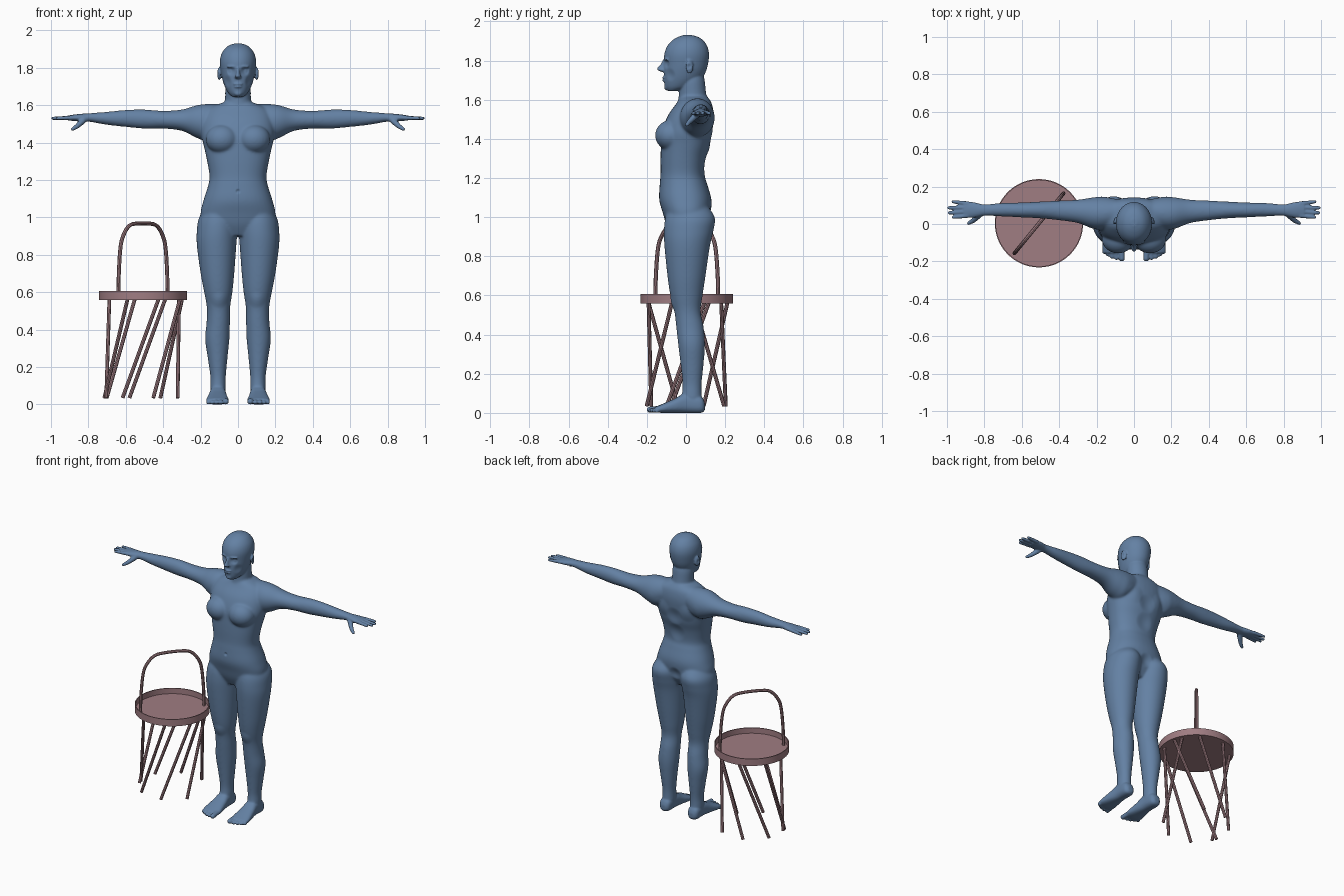
import bpy, bmesh, math
from mathutils import Vector, Matrix

if "Cube" in bpy.data.objects:
    bpy.data.objects.remove(bpy.data.objects["Cube"])


def material(name, rgb):
    m = bpy.data.materials.new(name)
    m.use_nodes = True
    m.diffuse_color = (*rgb, 1)
    m.node_tree.nodes["Principled BSDF"].inputs["Base Color"].default_value = (*rgb, 1)
    return m


blue = material("dusty_blue", (0.127, 0.22, 0.37))
rose = material("dusty_rose", (0.35, 0.205, 0.225))


def make_object(name, bm, mat):
    bmesh.ops.recalc_face_normals(bm, faces=bm.faces)
    mesh = bpy.data.meshes.new(name)
    bm.to_mesh(mesh)
    bm.free()
    mesh.materials.append(mat)
    obj = bpy.data.objects.new(name, mesh)
    bpy.context.collection.objects.link(obj)
    return obj


def select_only(obj):
    bpy.ops.object.select_all(action='DESELECT')
    obj.select_set(True)
    bpy.context.view_layer.objects.active = obj


def spline(rows, steps):
    """Catmull-Rom interpolation of rows of numbers."""
    out = []
    for i in range(len(rows) - 1):
        p0, p1 = rows[max(i - 1, 0)], rows[i]
        p2, p3 = rows[i + 1], rows[min(i + 2, len(rows) - 1)]
        for k in range(steps):
            t = k / steps
            out.append([b + 0.5 * t * (c - a + t * (2 * a - 5 * b + 4 * c - d
                        + t * (3 * (b - c) + d - a))) for a, b, c, d in zip(p0, p1, p2, p3)])
    return out + [list(rows[-1])]


def loft(bm, rows, axis, side=1, power=1.0, segs=40, steps=5):
    """Skin of oval rings; row = position on axis, then the extents of both cross axes."""
    rings = []
    for t, a0, a1, b0, b1 in spline(rows, steps):
        ring = []
        for k in range(segs):
            ang = math.tau * k / segs
            c, s = math.cos(ang), math.sin(ang)
            c = math.copysign(abs(c) ** power, c)
            s = math.copysign(abs(s) ** power, s)
            co = [(a0 + a1) / 2 + c * (a1 - a0) / 2, (b0 + b1) / 2 + s * (b1 - b0) / 2]
            co.insert(axis, t)
            co[0] *= side
            ring.append(bm.verts.new(co))
        rings.append(ring)
    for r, q in zip(rings, rings[1:]):
        for k in range(segs):
            j = (k + 1) % segs
            bm.faces.new((r[k], r[j], q[j], q[k]))
    bm.faces.new(rings[0])
    bm.faces.new(rings[-1])


def centred(rows):
    return [(z, -w, w, y0, y1) for z, w, y0, y1 in rows]


def ball(bm, centre, radii, tilt=0):
    mat = Matrix.Translation(centre) @ Matrix.Rotation(tilt, 4, 'Z') @ Matrix.Diagonal((*radii, 1))
    bmesh.ops.create_uvsphere(bm, u_segments=24, v_segments=16, radius=1, matrix=mat)


def digit(bm, start, end, r1, r2, side):
    """Tapered finger or toe with rounded ends."""
    p, q = (Vector((side * v[0], v[1], v[2])) for v in (start, end))
    d = q - p
    mat = Matrix.Translation((p + q) / 2) @ d.to_track_quat('Z', 'Y').to_matrix().to_4x4()
    bmesh.ops.create_cone(bm, cap_ends=True, segments=16, radius1=r1, radius2=r2,
                          depth=d.length, matrix=mat)
    ball(bm, p, (r1,) * 3)
    ball(bm, q, (r2,) * 3)


body = bmesh.new()
# Torso
loft(body, centred([
    (.90, .09, -.07, .07), (.96, .18, -.10, .105), (1.02, .2, -.118, .125), (1.09, .185, -.137, .13),
    (1.17, .16, -.134, .108), (1.22, .152, -.13, .095), (1.3, .165, -.13, .105),
    (1.37, .18, -.128, .126), (1.44, .195, -.122, .136), (1.52, .19, -.092, .142),
    (1.58, .16, -.05, .132), (1.615, .08, -.03, .11)]), 2, power=.88)
# Neck
loft(body, centred([(1.5, .1, -.05, .13), (1.57, .088, -.045, .125),
                    (1.62, .07, -.037, .105), (1.7, .067, -.035, .095), (1.76, .05, -.02, .08)]), 2)
# Head
loft(body, centred([
    (1.645, .03, -.095, -.04), (1.665, .052, -.108, .03), (1.7, .071, -.112, .075),
    (1.74, .084, -.113, .1), (1.78, .092, -.112, .112), (1.83, .097, -.111, .118),
    (1.87, .09, -.098, .11), (1.9, .072, -.074, .091), (1.92, .048, -.042, .064),
    (1.931, .015, -.01, .025)]), 2)
# Nose and lips
loft(body, centred([(1.742, .014, -.125, -.09), (1.752, .019, -.146, -.09), (1.76, .014, -.148, -.09),
                    (1.78, .009, -.132, -.09), (1.805, .009, -.116, -.09)]), 2, segs=20)
ball(body, (0, -.108, 1.713), (.026, .015, .006))
ball(body, (0, -.106, 1.699), (.022, .016, .007))
ball(body, (0, -.098, 1.664), (.022, .014, .016))

for s in (1, -1):
    # Ear, brow and breast
    ball(body, (s * .1, .018, 1.768), (.009, .021, .035), s * .35)
    ball(body, (s * .034, -.1, 1.806), (.028, .012, .007), s * .3)
    ball(body, (s * .085, -.078, 1.418), (.088, .08, .078))
    # Leg
    loft(body, [
        (1.07, .03, .16, -.08, .1), (1.0, .006, .208, -.105, .147), (.93, .004, .22, -.113, .14),
        (.85, .009, .22, -.11, .122), (.7, .02, .2, -.095, .1), (.6, .03, .181, -.08, .085),
        (.52, .042, .167, -.06, .075), (.44, .043, .168, -.05, .09), (.35, .046, .176, -.04, .097),
        (.25, .056, .162, -.028, .09), (.15, .065, .148, -.018, .08), (.09, .065, .148, -.02, .08),
        (.02, .07, .142, -.01, .085)], 2, s)
    # Foot and toes
    loft(body, [(.097, .09, .125, .015, .05), (.075, .07, .146, 0, .085), (0, .065, .15, 0, .1),
                (-.06, .058, .16, 0, .072), (-.12, .05, .17, 0, .046), (-.155, .056, .166, .003, .032)],
         1, s, power=.8)
    for x, tip, r in ((.065, -.184, .016), (.093, -.181, .012), (.117, -.174, .012),
                      (.139, -.163, .011), (.159, -.15, .011)):
        digit(body, (x * .9 + .01, -.12, .022), (x, tip, r), r, r, s)
    # Arm and palm
    loft(body, [
        (.08, .0, .13, 1.46, 1.605), (.16, -.03, .146, 1.41, 1.607), (.22, -.025, .142, 1.425, 1.6),
        (.3, .005, .13, 1.463, 1.577), (.4, .02, .125, 1.475, 1.57), (.5, .03, .12, 1.475, 1.577),
        (.6, .035, .115, 1.484, 1.575), (.7, .04, .113, 1.495, 1.565), (.8, .043, .106, 1.512, 1.557),
        (.86, .034, .117, 1.514, 1.552), (.91, .034, .121, 1.519, 1.545)], 0, s)
    # Fingers and thumb
    for y0, y1, x in ((.044, .036, .966), (.066, .06, .988), (.088, .087, .99), (.11, .119, .968)):
        digit(body, (.89, y0, 1.533), (x, y1, 1.53), .012, .009, s)
    digit(body, (.82, .055, 1.525), (.86, .018, 1.488), .018, .013, s)
    digit(body, (.86, .018, 1.488), (.884, .004, 1.472), .013, .01, s)

figure = make_object("figure_body", body, blue)
select_only(figure)
mod = figure.modifiers.new("fuse", 'REMESH')
mod.mode = 'VOXEL'
mod.voxel_size = .0052
bpy.ops.object.modifier_apply(modifier=mod.name)

# Soften the trunk and limbs more than the face, hands and feet
soft = figure.vertex_groups.new(name="soft")
soft.add([v.index for v in figure.data.vertices
          if abs(v.co.x) < .82 and .09 < v.co.z < 1.63], 1, 'REPLACE')
for name, turns, group in (("blend", 24, "soft"), ("polish", 3, "")):
    mod = figure.modifiers.new(name, 'SMOOTH')
    mod.factor = .5
    mod.iterations = turns
    mod.vertex_group = group
    bpy.ops.object.modifier_apply(modifier=mod.name)

# Mirrored sculpting dabs: centre, radius, push
dabs = [(Vector(c), r, Vector(o)) for c, r, o in (
    ((.037, -.1, 1.785), .03, (0, .013, 0)),
    ((.037, -.092, 1.784), .018, (0, -.007, 0)),
    ((.07, -.09, 1.725), .04, (-.006, .004, 0)),
    ((.105, .015, 1.77), .017, (-.007, 0, 0)),
    ((0, .15, 1.4), .07, (0, -.012, 0)),
    ((0, .12, 1.28), .07, (0, -.01, 0)),
    ((0, .12, 1.0), .05, (0, -.012, 0)),
    ((0, -.135, 1.14), .014, (0, .008, 0)),
    ((.1, -.06, .56), .05, (0, -.006, 0)),
    ((.1, .14, 1.44), .07, (0, .008, 0)))]
for v in figure.data.vertices:
    flip = -1 if v.co.x < 0 else 1
    p = Vector((abs(v.co.x), v.co.y, v.co.z))
    for c, r, o in dabs:
        d = (p - c).length / r
        if d < 1:
            f = (1 - d * d) ** 2
            v.co += Vector((o.x * flip, o.y, o.z)) * f
bpy.ops.object.shade_smooth()

# Stand placed beside the figure
MID = Vector((-.508, .004, 0))


def tube(name, points, radius):
    curve = bpy.data.curves.new(name, 'CURVE')
    curve.dimensions = '3D'
    curve.bevel_depth = radius
    curve.bevel_resolution = 2
    curve.use_fill_caps = True
    line = curve.splines.new('POLY')
    line.points.add(len(points) - 1)
    for pt, co in zip(line.points, points):
        pt.co = (*(MID + Vector(co)), 1)
    obj = bpy.data.objects.new(name, curve)
    bpy.context.collection.objects.link(obj)
    curve.materials.append(rose)
    select_only(obj)
    bpy.ops.object.convert(target='MESH')
    bpy.ops.object.shade_smooth_by_angle()


# Round tray with a thin raised rim, turned from a profile
tray = bmesh.new()
profile = [(0, .56), (.236, .56), (.236, .608), (.23, .608), (.23, .57), (0, .57)]
path = [tray.verts.new((r, 0, z)) for r, z in profile]
edges = [tray.edges.new(pair) for pair in zip(path, path[1:])]
bmesh.ops.spin(tray, geom=path + edges, axis=(0, 0, 1), cent=(0, 0, 0), steps=64, angle=math.tau)
bmesh.ops.remove_doubles(tray, verts=tray.verts, dist=.0005)
bmesh.ops.translate(tray, verts=tray.verts, vec=MID)
select_only(make_object("tray", tray, rose))
bpy.ops.object.shade_smooth_by_angle()

# Arched handle standing across the tray
lean = math.radians(50.7)
half = [(.208, .565), (.204, .7), (.19, .84), (.165, .905), (.12, .953), (.06, .967)]
arch = spline(half + [(-w, z) for w, z in reversed(half)], 5)
tube("handle", [(w * math.cos(lean), w * math.sin(lean), z) for w, z in arch], .0105)

# Two fans of four slanted legs, sweeping opposite ways
for fan, first, turn in (("back", 10, 1), ("front", 25, -1)):
    for k in range(4):
        top = math.radians(first + turn * 46 * k)
        foot = top + turn * math.radians(54)
        tube(f"{fan}_leg_{k + 1}", [(.212 * math.cos(top), .212 * math.sin(top), .562),
                                    (.212 * math.cos(foot), .212 * math.sin(foot), .035)], .01)
